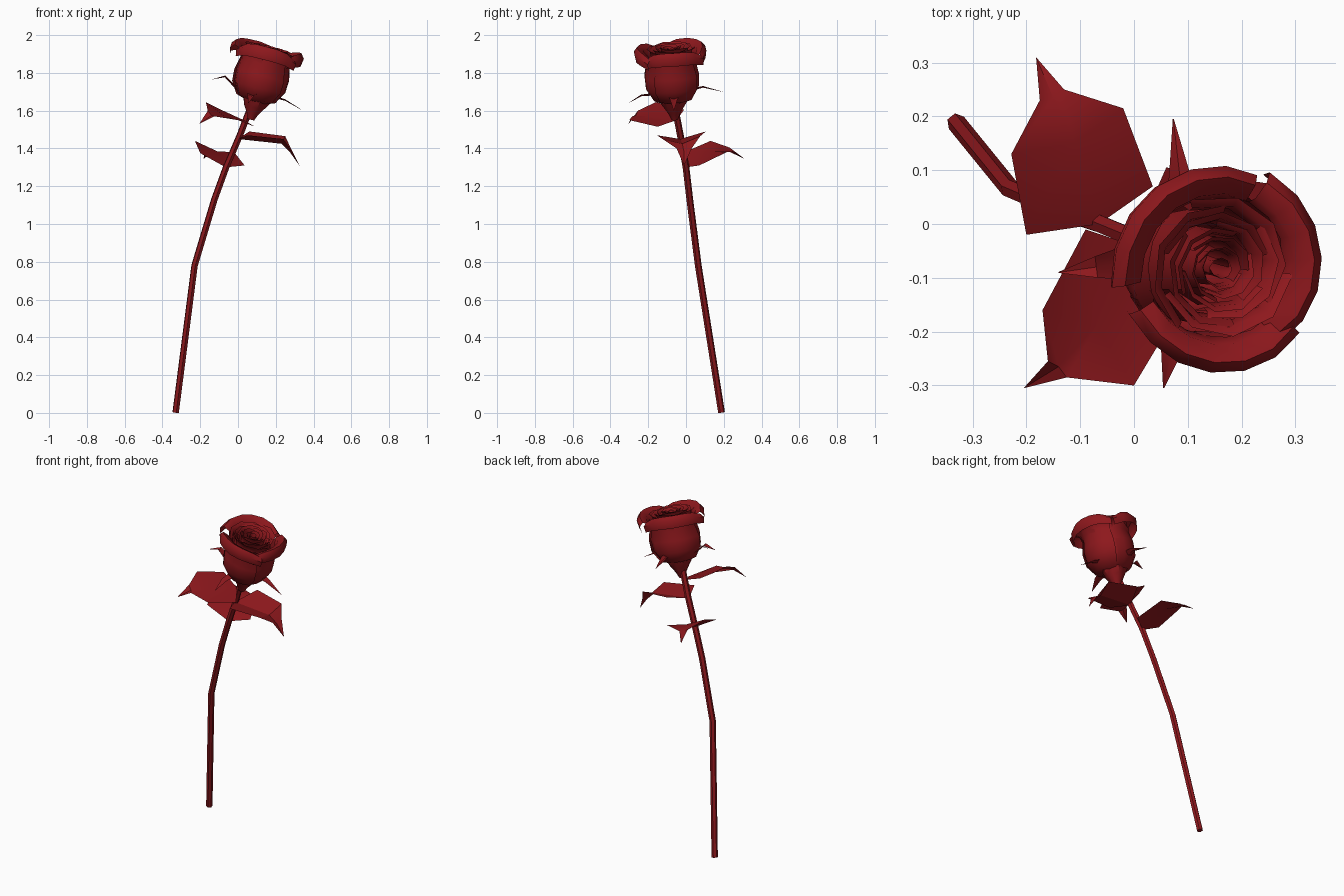
import bpy, math
from mathutils import Vector, Quaternion

if "Cube" in bpy.data.objects:
    bpy.data.objects.remove(bpy.data.objects["Cube"])

red = bpy.data.materials.new("deep_red")
red.diffuse_color = (0.27, 0.009, 0.012, 1)
red.use_nodes = True
red.node_tree.nodes["Principled BSDF"].inputs["Base Color"].default_value = red.diffuse_color


def finish(ob, angle=40):
    ob.data.materials.append(red)
    bpy.ops.object.select_all(action='DESELECT')
    ob.select_set(True)
    bpy.context.view_layer.objects.active = ob
    if ob.type == 'CURVE':
        bpy.ops.object.convert(target='MESH')
    bpy.ops.object.shade_smooth_by_angle(angle=math.radians(angle))


def grid(name, rows, closed=False, angle=40):
    """Sheet through equal-length rows of points."""
    n = len(rows[0])
    faces = []
    for i in range(len(rows) - 1):
        for j in range(n if closed else n - 1):
            k = (j + 1) % n
            faces.append((i * n + j, i * n + k, (i + 1) * n + k, (i + 1) * n + j))
    me = bpy.data.meshes.new(name)
    me.from_pydata([tuple(p) for r in rows for p in r], [], faces)
    ob = bpy.data.objects.new(name, me)
    bpy.context.collection.objects.link(ob)
    finish(ob, angle)
    return ob


# Stem: bent six-sided tube
cu = bpy.data.curves.new("stem", 'CURVE')
cu.dimensions = '3D'
cu.bevel_depth, cu.bevel_resolution, cu.use_fill_caps = 0.018, 1, True
path = [(-.33, .188, .003), (-.23, .065, .78), (-.125, .02, 1.13),
        (-.063, 0, 1.3), (.01, -.03, 1.47), (.06, -.055, 1.6)]
sp = cu.splines.new('POLY')
sp.points.add(len(path) - 1)
for p, c in zip(sp.points, path):
    p.co = (*c, 1)
stem = bpy.data.objects.new("stem", cu)
bpy.context.collection.objects.link(stem)
finish(stem)

# Leaves: rows of left edge, midrib, right edge, ending in a pointed tip
leaves = {
    "leaf_right": ([[(.06, .105, 1.49), (0, -.03, 1.45), (.05, -.155, 1.47)],
                    [(.25, .075, 1.465), (.23, -.02, 1.425), (.24, -.125, 1.45)],
                    [(.28, .03, 1.40), (.275, -.01, 1.38), (.275, -.05, 1.40)]],
                   (.325, -.01, 1.31)),
    "leaf_back": ([[(-.2, -.02, 1.375), (-.065, 0, 1.30), (.035, .07, 1.31)],
                   [(-.228, .13, 1.44), (-.11, .15, 1.385), (-.02, .215, 1.38)],
                   [(-.175, .23, 1.405), (-.15, .235, 1.38), (-.13, .25, 1.385)]],
                  (-.182, .31, 1.345)),
    "leaf_front": ([[(-.09, -.01, 1.605), (.03, -.05, 1.55), (.09, -.15, 1.515)],
                    [(-.17, -.16, 1.645), (-.07, -.19, 1.57), (0, -.30, 1.55)],
                    [(-.16, -.255, 1.60), (-.14, -.265, 1.575), (-.125, -.285, 1.57)]],
                   (-.205, -.305, 1.53)),
}
for name, (rows, tip) in leaves.items():
    grid(name, rows + [[tip] * 3], angle=30)

# Flower frame: tilted axis with local height along it
BASE = Vector((.09, -.065, 1.64))
TILT = Vector((0, 0, 1)).rotation_difference(Vector((.25, -.06, 1)).normalized())


def flower_point(r, a, z):
    return BASE + TILT @ Vector((r * math.cos(a), r * math.sin(a), z))


# Calyx cup under the bud
cup = [(.018, -.09), (.03, -.06), (.055, -.02), (.085, .025), (.06, .03), (.01, .02)]
grid("calyx", [[flower_point(r * (1 if j % 2 == 0 or r != .085 else .8), j * math.tau / 10, z)
                for j in range(10)] for r, z in cup], True)

# Sepals: narrow creased blades arching out of the calyx
sepals = [
    [(.06, -.065, 1.65), (0, -.07, 1.715), (-.07, -.08, 1.785), (-.14, -.09, 1.765)],
    [(.12, -.065, 1.64), (.18, -.065, 1.685), (.25, -.065, 1.66), (.345, -.065, 1.60)],
    [(.09, -.09, 1.64), (.085, -.15, 1.695), (.07, -.235, 1.685), (.055, -.305, 1.64)],
    [(.09, -.04, 1.65), (.09, .02, 1.715), (.085, .09, 1.73), (.073, .195, 1.70)],
]
for i, pts in enumerate(sepals):
    pts = [Vector(p) for p in pts]
    run = pts[-1] - pts[0]
    side = Vector((-run.y, run.x, 0)).normalized()
    rows = [[p + side * w, p - Vector((0, 0, w * .4)), p - side * w]
            for p, w in zip(pts, (.025, .035, .02, .001))]
    grid(f"sepal_{i + 1}", rows)


def petal(name, centre, span, profile, grow=.05, drop=.12, steps=6):
    """Curved sheet; profile is (radius, height), spiralling and lower at its edges."""
    cols = []
    top = max(z for r, z in profile)
    for j in range(steps + 1):
        u = 2 * j / steps - 1
        a = math.radians(centre + u * span / 2)
        cols.append([flower_point(r * (1 + grow * u), a,
                                  z - drop * abs(u) ** 3 * top * (z / top) ** 2)
                     for r, z in profile])
    return grid(name, cols, angle=50)


# Outer petals: full belly; three have lips rolled outward and down
lip = [(.03, .0), (.105, .025), (.143, .09), (.147, .16), (.13, .24),
       (.142, .295), (.175, .315), (.195, .29), (.188, .245)]
for i, (c, span) in enumerate([(128, 125), (265, 115), (5, 110)]):
    petal(f"outer_petal_{i + 1}", c, span, lip, .04)
belly = [(.03, .005), (.1, .027), (.137, .09), (.141, .16), (.128, .23), (.135, .275)]
for i, c in enumerate((65, 200, 320)):
    petal(f"belly_petal_{i + 1}", c, 125, belly, .03)

# Inner petals: nested rolled layers closing on the heart
layers = [(.115, .305, 3), (.094, .305, 3), (.073, .31, 3),
          (.053, .31, 3), (.035, .305, 2), (.018, .30, 2)]
for k, (r, h, n) in enumerate(layers):
    prof = [(r * .35, .03), (r * .95, .09), (r * 1.05, .17), (r * .92, h - .05),
            (r * .98, h - .012), (r * 1.12, h)]
    for i in range(n):
        petal(f"inner_petal_{k + 1}_{i + 1}", 40 + k * 50 + i * 360 / n,
              360 / n + 30, prof, .09, .05, 4 if n == 3 else 5)
